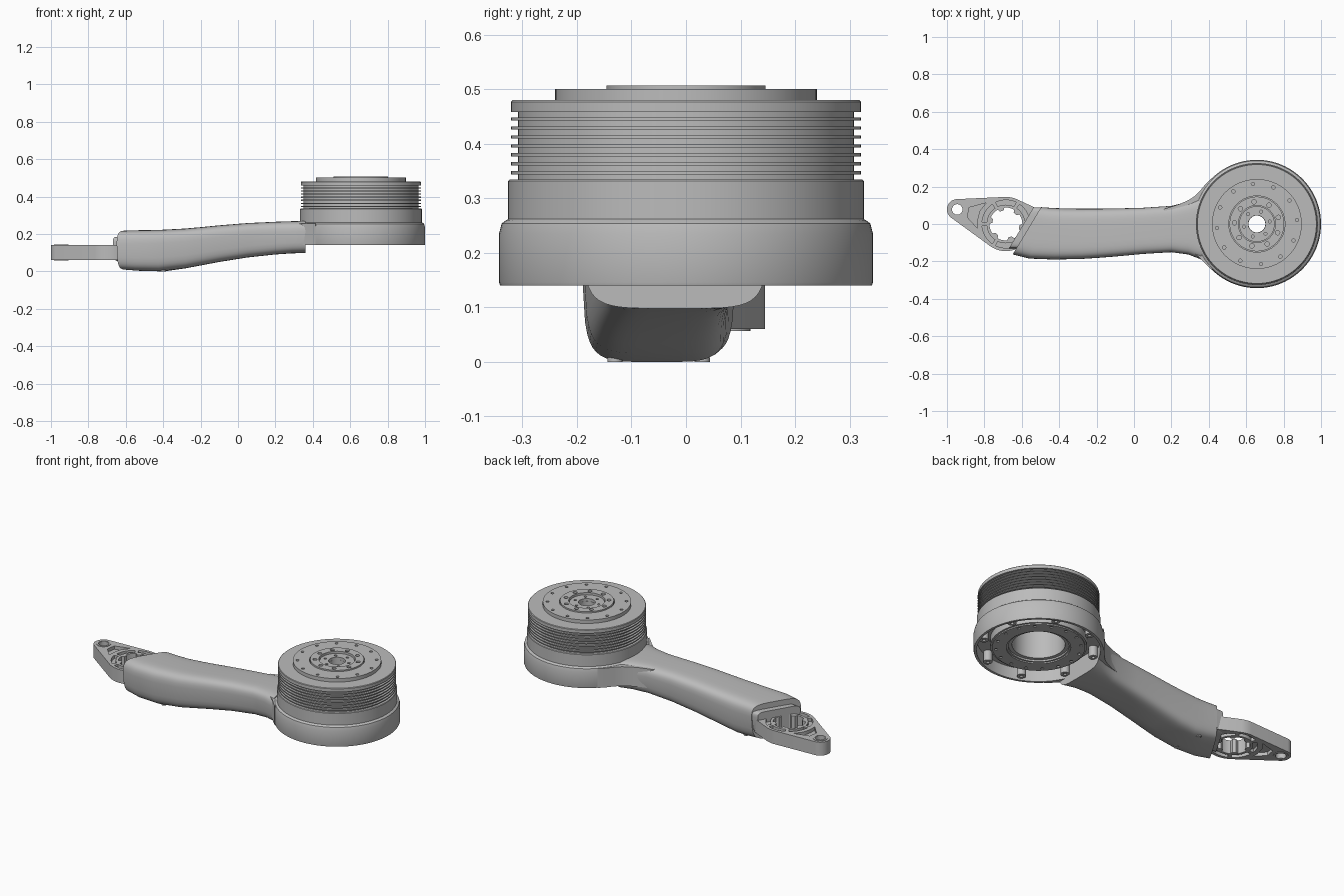
import bpy, bmesh, math
from mathutils import Vector
from mathutils.geometry import convex_hull_2d

cube = bpy.data.objects.get("Cube")
if cube:
    bpy.data.objects.remove(cube, do_unlink=True)

grey = bpy.data.materials.new("machined grey")
grey.use_nodes = True
grey.diffuse_color = (0.5, 0.5, 0.5, 1)
grey.node_tree.nodes["Principled BSDF"].inputs["Base Color"].default_value = (0.5, 0.5, 0.5, 1)

DRUM_X = 0.657
RING = (-0.685, 0.0)
EYE = (-0.945, 0.078)


def finish(name, bm):
    """Weld, fix normals, link and shade one part."""
    bmesh.ops.remove_doubles(bm, verts=bm.verts, dist=0.0001)
    bmesh.ops.recalc_face_normals(bm, faces=bm.faces)
    mesh = bpy.data.meshes.new(name)
    bm.to_mesh(mesh)
    bm.free()
    mesh.materials.append(grey)
    obj = bpy.data.objects.new(name, mesh)
    bpy.context.collection.objects.link(obj)
    bpy.ops.object.select_all(action='DESELECT')
    obj.select_set(True)
    bpy.context.view_layer.objects.active = obj
    bpy.ops.object.shade_smooth_by_angle(angle=math.radians(35))
    return obj


def polar(c, r, a):
    return (c[0] + r * math.cos(a), c[1] + r * math.sin(a))


def circle(c, r, n=64):
    return [polar(c, r, math.tau * i / n) for i in range(n)]


def bolt_circle(c, r, hole, count, start=0.0):
    return [circle(polar(c, r, start + math.tau * i / count), hole, 12) for i in range(count)]


def hull(*circles):
    pts = [Vector(p) for c in circles for p in c]
    return [tuple(pts[i]) for i in convex_hull_2d(pts)]


def plate(name, loops, z0, z1):
    """Extrude an outline with holes between two heights."""
    curve = bpy.data.curves.new(name, 'CURVE')
    curve.dimensions = '2D'
    curve.fill_mode = 'BOTH'
    curve.extrude = (z1 - z0) / 2
    for loop in loops:
        spline = curve.splines.new('POLY')
        spline.points.add(len(loop) - 1)
        for p, (x, y) in zip(spline.points, loop):
            p.co = (x, y, 0, 1)
        spline.use_cyclic_u = True
    tmp = bpy.data.objects.new(name, curve)
    bpy.context.collection.objects.link(tmp)
    graph = bpy.context.evaluated_depsgraph_get()
    mesh = bpy.data.meshes.new_from_object(tmp.evaluated_get(graph))
    bm = bmesh.new()
    bm.from_mesh(mesh)
    bmesh.ops.translate(bm, verts=bm.verts, vec=(0, 0, (z0 + z1) / 2))
    bpy.data.objects.remove(tmp)
    bpy.data.curves.remove(curve)
    bpy.data.meshes.remove(mesh)
    return finish(name, bm)


def revolve(name, profile, steps=96):
    """Spin a closed (radius, height) profile around the drum axis."""
    bm = bmesh.new()
    vs = [bm.verts.new((DRUM_X + r, 0, z)) for r, z in profile]
    es = [bm.edges.new((vs[i - 1], vs[i])) for i in range(len(vs))]
    bmesh.ops.spin(bm, geom=vs + es, cent=(DRUM_X, 0, 0), axis=(0, 0, 1),
                   angle=math.tau, steps=steps)
    return finish(name, bm)


def loft(name, stations, power=0.42, n=40):
    """Skin rounded sections given as x, y0, y1, z0, z1, slant."""
    bm = bmesh.new()
    rings = []
    for x, y0, y1, z0, z1, slant in stations:
        yc, zc = (y0 + y1) / 2, (z0 + z1) / 2
        ring = []
        for i in range(n):
            a = math.tau * (i + 0.5) / n
            c, s = math.cos(a), math.sin(a)
            u = math.copysign(abs(c) ** power, c)
            v = math.copysign(abs(s) ** power, s)
            dy = u * (y1 - y0) / 2 * (1 - 0.1 * max(0, -v))
            ring.append(bm.verts.new((x + slant * dy, yc + dy, zc + v * (z1 - z0) / 2)))
        rings.append(ring)
    for a, b in zip(rings, rings[1:]):
        for i in range(n):
            bm.faces.new((a[i - 1], a[i], b[i], b[i - 1]))
    bm.faces.new(rings[0])
    bm.faces.new(rings[-1])
    return finish(name, bm)


# Drum housing: base skirt, shoulder, cooling fins, top flange, hollow underside
profile = [(0.327, 0.14), (0.341, 0.14), (0.343, 0.146), (0.343, 0.235), (0.338, 0.254),
           (0.33, 0.26), (0.326, 0.262), (0.326, 0.332), (0.323, 0.335), (0.308, 0.335)]
for i in range(7):
    z = 0.347 + i * 0.0164
    profile += [(0.308, z - 0.003), (0.321, z - 0.003), (0.321, z + 0.003), (0.308, z + 0.003)]
profile += [(0.308, 0.458), (0.321, 0.458), (0.321, 0.477), (0.318, 0.48), (0.045, 0.48),
            (0.045, 0.42), (0.14, 0.40), (0.14, 0.175), (0.16, 0.175), (0.16, 0.165),
            (0.255, 0.165), (0.255, 0.21), (0.327, 0.21)]
revolve("drum_housing", profile)

# Output flange: three stepped discs with bolt holes
axis = (DRUM_X, 0)
plate("top_disc", [circle(axis, 0.24, 96), circle(axis, 0.15)]
      + bolt_circle(axis, 0.215, 0.009, 12, 0.1), 0.478, 0.501)
plate("hub_ring", [circle(axis, 0.146, 96), circle(axis, 0.099)]
      + bolt_circle(axis, 0.12, 0.012, 9, 0.3), 0.478, 0.507)
plate("hub_centre", [circle(axis, 0.095), circle(axis, 0.046)]
      + bolt_circle(axis, 0.07, 0.008, 6, 0.2), 0.478, 0.496)

# Underside: bolted bearing ring and screw posts along the skirt
plate("bearing_ring", [circle(axis, 0.245, 96), circle(axis, 0.17)]
      + bolt_circle(axis, 0.225, 0.009, 16), 0.158, 0.166)
for i in range(8):
    post = polar(axis, 0.302, math.tau * (i + 0.5) / 8)
    plate("screw_post", [circle(post, 0.024, 24), circle(post, 0.009, 12)], 0.15, 0.212)

# Arm: swept rounded body with a slanted far end
loft("arm", [(-0.573, -0.163, 0.09, 0.008, 0.218, 0.6),
             (-0.50, -0.185, 0.086, 0.002, 0.22, 0.45),
             (-0.40, -0.19, 0.083, 0.0, 0.222, 0.22),
             (-0.28, -0.187, 0.082, 0.016, 0.229, 0),
             (-0.19, -0.181, 0.082, 0.033, 0.237, 0),
             (-0.10, -0.174, 0.083, 0.05, 0.246, 0),
             (0.05, -0.16, 0.087, 0.074, 0.258, 0),
             (0.20, -0.151, 0.097, 0.09, 0.265, 0),
             (0.29, -0.163, 0.12, 0.096, 0.268, 0),
             (0.36, -0.19, 0.15, 0.098, 0.27, 0)])
loft("arm_collar", [(-0.603, -0.13, 0.088, 0.055, 0.185, 0.6),
                    (-0.55, -0.13, 0.088, 0.055, 0.185, 0.6)], 0.25)

# Neck: concave fillets blending the arm into the drum
edge = [(0.16, 0.08), (0.24, 0.105), (0.29, 0.127), (0.325, 0.15), (0.355, 0.18), (0.385, 0.216), (0.415, 0.245)]
arc = [polar(axis, 0.333, math.radians(a)) for a in range(136, 225, 4)]
lower = [(x, -y - 0.03 * max(0, (0.385 - x) / 0.225)) for x, y in reversed(edge)]
plate("arm_neck", [edge + arc + lower], 0.14, 0.255)

# Underside screw caps on the arm
for x, y in ((-0.42, 0.03), (-0.40, -0.13)):
    plate("arm_screw", [circle((x, y), 0.014, 16)], 0.0, 0.008)

# Link: tapered lever with a splined ring, an eye and ribbed pockets
outline = [circle(EYE, 0.055), circle(RING, 0.145), circle((-0.55, 0.02), 0.07)]
bore = [polar(RING, 0.088 if i % 12 < 8 else 0.073, math.tau * i / 72) for i in range(72)]
eye_hole = circle(EYE, 0.028, 32)
pockets = []
for k in range(6):
    a0, span = math.tau * (k + 0.08) / 6, math.tau * 0.84 / 6
    steps = [a0 + span * i / 8 for i in range(9)]
    pockets.append([polar(RING, 0.128, a) for a in steps]
                   + [polar(RING, 0.103, a) for a in reversed(steps)])
pockets.append([(-0.882, 0.088), (-0.79, 0.113), (-0.825, 0.07), (-0.838, 0.02),
                (-0.838, -0.022), (-0.89, 0.035)])
plate("link_ribs", [hull(*outline), bore, eye_hole] + pockets, 0.06, 0.14)

# Link web closes the pockets partway down
web = [circle(EYE, 0.05), circle(RING, 0.14), circle((-0.55, 0.02), 0.065)]
plate("link_web", [hull(*web), circle(RING, 0.095), circle(EYE, 0.035, 32)], 0.08, 0.12)
plate("eye_bush", [circle(EYE, 0.04, 32), circle(EYE, 0.029, 32)], 0.057, 0.143)
